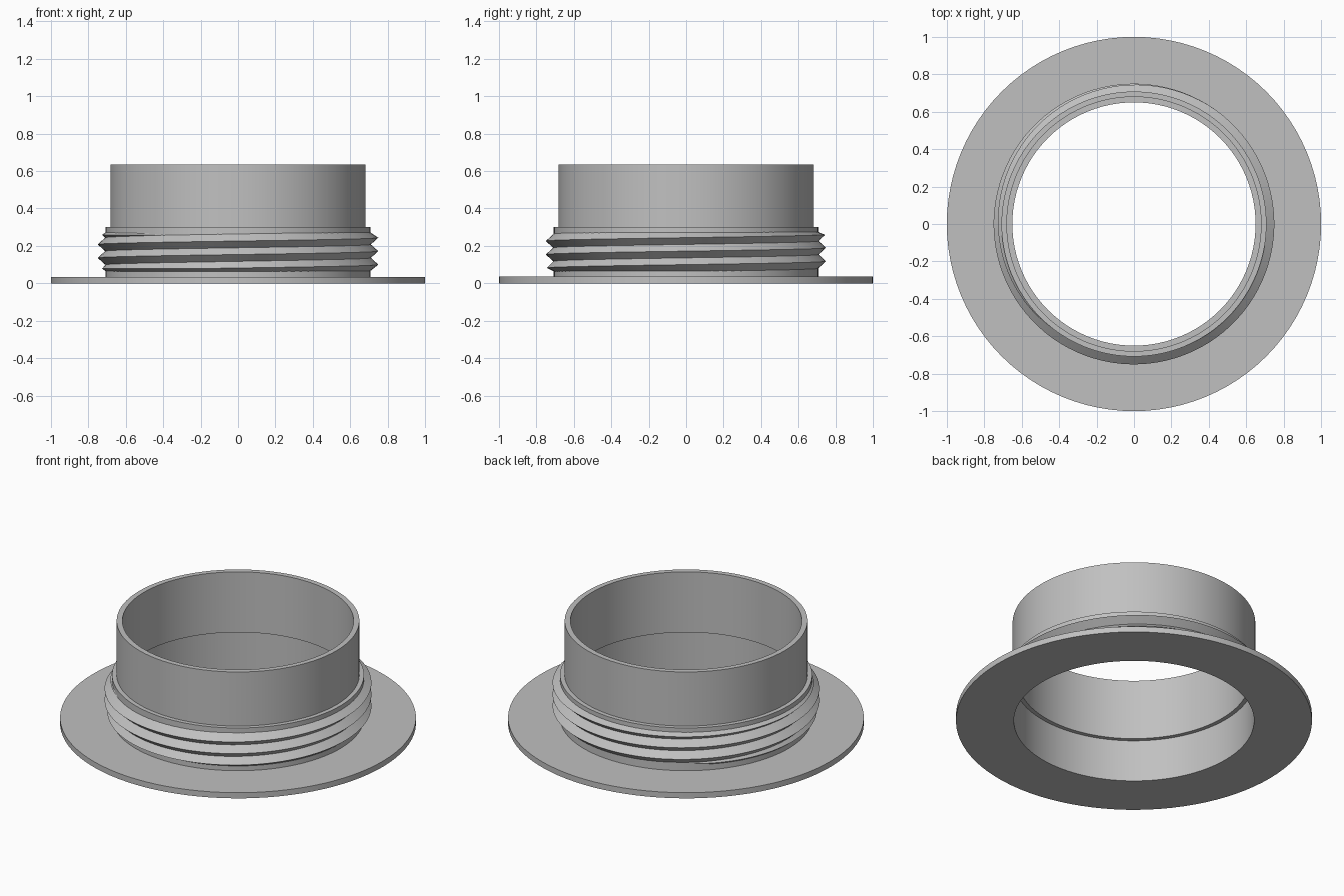
import bpy, bmesh, math

if "Cube" in bpy.data.objects:
    bpy.data.objects.remove(bpy.data.objects["Cube"])

SEG = 96
gray = bpy.data.materials.new("light gray")
gray.diffuse_color = (0.53, 0.53, 0.53, 1)
gray.use_nodes = True
gray.node_tree.nodes["Principled BSDF"].inputs["Base Color"].default_value = gray.diffuse_color


def finish(bm, name, angle):
    bmesh.ops.recalc_face_normals(bm, faces=bm.faces)
    mesh = bpy.data.meshes.new(name)
    bm.to_mesh(mesh)
    bm.free()
    mesh.materials.append(gray)
    ob = bpy.data.objects.new(name, mesh)
    bpy.context.collection.objects.link(ob)
    bpy.ops.object.select_all(action='DESELECT')
    ob.select_set(True)
    bpy.context.view_layer.objects.active = ob
    bpy.ops.object.shade_smooth_by_angle(angle=math.radians(angle))
    return ob


def skin(bm, rings, closed):
    """Join closed cross-sections one after another."""
    n = len(rings[0])
    last = len(rings) if closed else len(rings) - 1
    for i in range(last):
        a, b = rings[i], rings[(i + 1) % len(rings)]
        for j in range(n):
            k = (j + 1) % n
            bm.faces.new((a[j], a[k], b[k], b[j]))


def section(bm, profile, ang):
    c, s = math.cos(ang), math.sin(ang)
    return [bm.verts.new((r * c, r * s, z)) for r, z in profile]


# Flange, threaded collar and upper tube, turned from one stepped profile
bm = bmesh.new()
profile = [(0.675, 0), (1.0, 0), (1.0, 0.035), (0.708, 0.035), (0.708, 0.30),
           (0.682, 0.30), (0.682, 0.635), (0.65, 0.635), (0.65, 0.26), (0.675, 0.26)]
skin(bm, [section(bm, profile, 2 * math.pi * i / SEG) for i in range(SEG)], True)
finish(bm, "flanged_sleeve", 30)

# Helical thread: V section that fades in and out at the ends
PITCH, HALF, ROOT, PEAK = 0.072, 0.045, 0.70, 0.75
LOW, HIGH = 0.06, 0.277
bm = bmesh.new()
rings = []
first, turns = 0.35, 3.3            # start angle and length, in turns
steps = round(turns * SEG)
for i in range(steps + 1):
    t = first + i / SEG
    z = 0.10 + PITCH * (t - 1)
    fade = min(1, i / (0.5 * SEG), (steps - i) / (0.5 * SEG))
    peak = ROOT + 0.005 + (PEAK - ROOT - 0.005) * fade ** 0.6
    mid = min(max(z, LOW + 0.018), HIGH - 0.018)
    rings.append(section(bm, [(ROOT, max(z - HALF, LOW)), (peak, mid),
                              (ROOT, min(z + HALF, HIGH))], 2 * math.pi * t))
skin(bm, rings, False)
bm.faces.new(rings[0])
bm.faces.new(rings[-1])
finish(bm, "screw_thread", 30)
